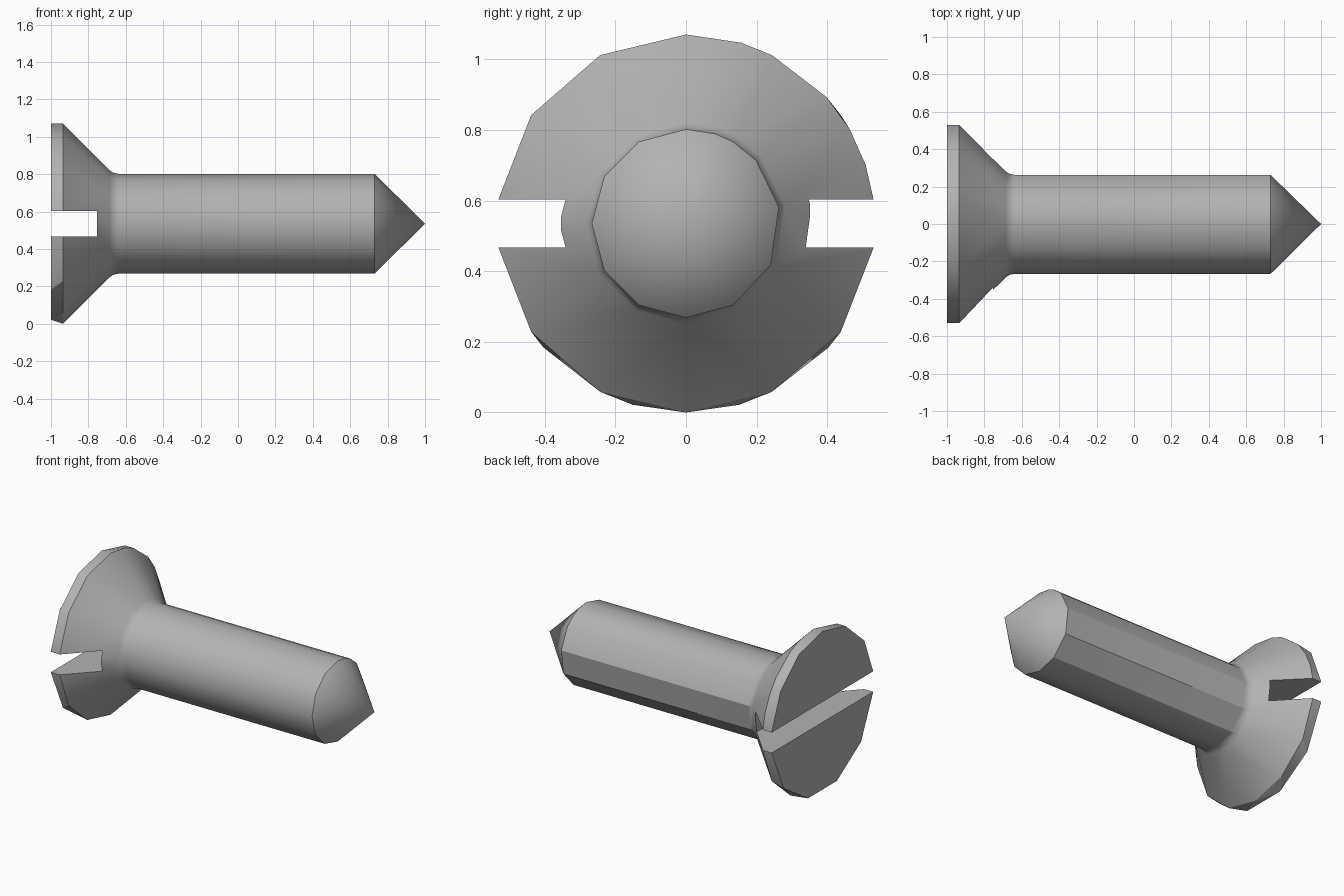
import bpy
import bmesh
from math import sin, cos, radians
from mathutils import Vector

if "Cube" in bpy.data.objects:
    bpy.data.objects.remove(bpy.data.objects["Cube"])

AXIS_Z = 0.535

steel = bpy.data.materials.new("grey steel")
steel.use_nodes = True
colour = (0.45, 0.45, 0.45, 1)
steel.diffuse_color = colour
steel.node_tree.nodes["Principled BSDF"].inputs["Base Color"].default_value = colour


def ring(bm, x, radius, angles):
    """Vertices around the screw axis; angles run from the top towards +y."""
    return [bm.verts.new((x, radius * sin(radians(a)), AXIS_Z + radius * cos(radians(a))))
            for a in angles]


def mirrored(angles):
    return angles + [360 - a for a in angles]


# Uneven facets of the rim and the shaft
back_rim = [0] + mirrored([27, 55, 82.5, 97.5, 131, 163.6])
front_rim = [0, 17, 27, 48, 60, 72, 82.5, 97.5, 125, 153, 180,
             207, 235, 262.5, 277.5, 305, 333]
shaft = [0, 18, 30, 48, 80, 116, 150, 180, 210, 240, 270, 300, 330]

bm = bmesh.new()

# Countersunk head, open where the shaft begins
ring(bm, -1, 0.535, back_rim)
ring(bm, -0.935, 0.535, front_rim)
neck = ring(bm, -0.685, 0.285, shaft)
bmesh.ops.convex_hull(bm, input=bm.verts[:])
cap = [f for f in bm.faces if all(v in neck for v in f.verts)]
bmesh.ops.delete(bm, geom=cap, context='FACES')

# Rounded neck and straight shaft
last = neck
for x, radius in [(-0.665, 0.272), (-0.64, 0.267), (0.73, 0.267)]:
    new = ring(bm, x, radius, shaft)
    for i in range(len(shaft)):
        j = (i + 1) % len(shaft)
        bm.faces.new((last[i], last[j], new[j], new[i]))
    last = new

# Pointed tip
tip = bm.verts.new((1, 0, AXIS_Z))
for i in range(len(shaft)):
    bm.faces.new((last[i], last[(i + 1) % len(shaft)], tip))

bmesh.ops.recalc_face_normals(bm, faces=bm.faces[:])
bmesh.ops.dissolve_limit(bm, angle_limit=radians(0.5), verts=bm.verts[:], edges=bm.edges[:])
mesh = bpy.data.meshes.new("screw")
bm.to_mesh(mesh)
bm.free()
mesh.materials.append(steel)
screw = bpy.data.objects.new("screw", mesh)
bpy.context.collection.objects.link(screw)

# Driver slot across the head
bpy.ops.mesh.primitive_cube_add(size=1, location=(-0.955, 0, AXIS_Z))
cutter = bpy.context.object
cutter.name = "slot_cutter"
cutter.scale = (0.4, 1.4, 0.135)
cutter.data.materials.append(steel)
cutter.hide_render = True
bpy.context.view_layer.update()

bpy.ops.object.select_all(action='DESELECT')
screw.select_set(True)
bpy.context.view_layer.objects.active = screw
slot = screw.modifiers.new("slot", 'BOOLEAN')
slot.operation = 'DIFFERENCE'
slot.solver = 'EXACT'
slot.object = cutter
bpy.ops.object.modifier_apply(modifier=slot.name)
bpy.data.objects.remove(cutter)

bpy.ops.object.shade_smooth_by_angle(angle=radians(31))
